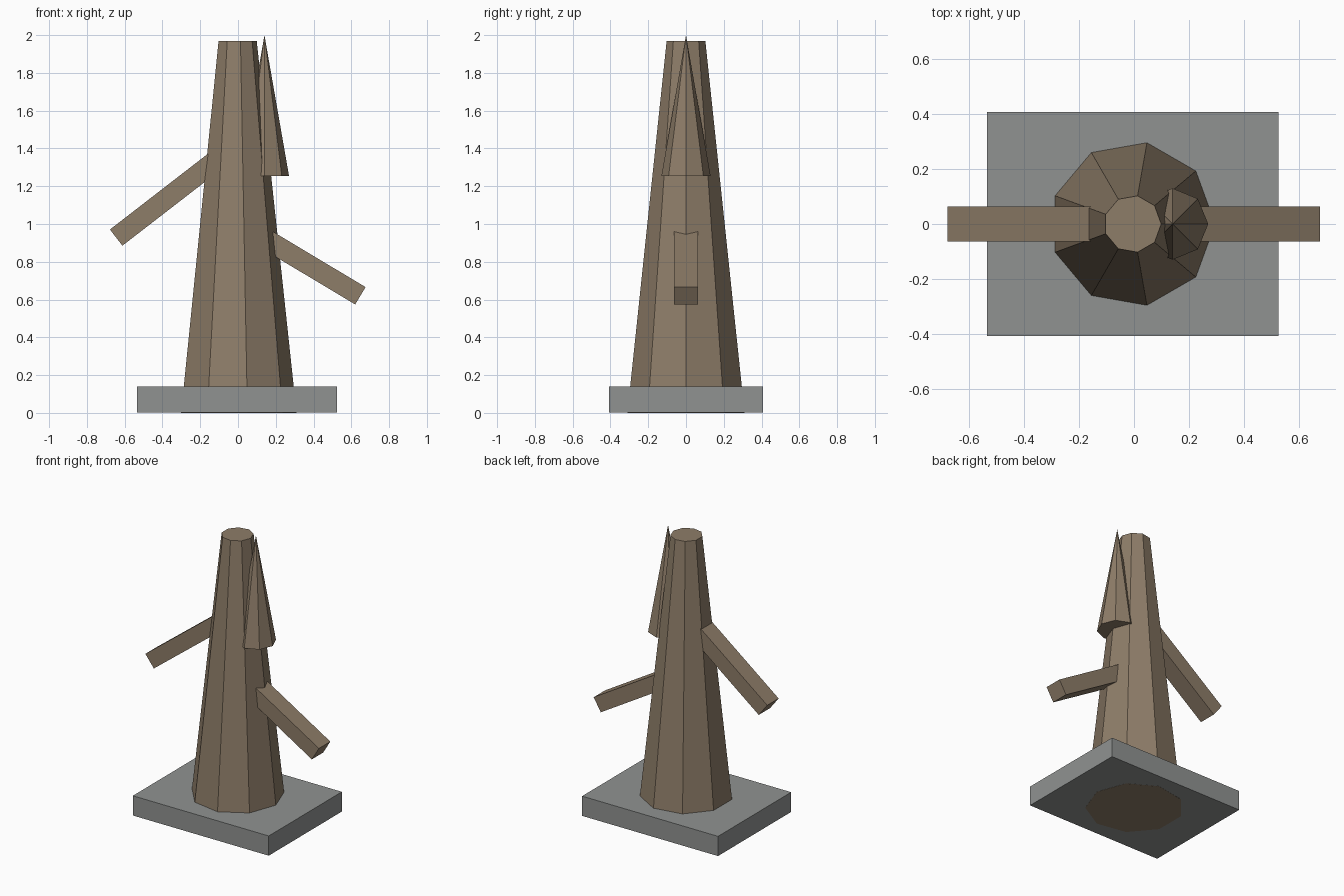
import bpy
import math
from mathutils import Matrix, Vector

if "Cube" in bpy.data.objects:
    bpy.data.objects.remove(bpy.data.objects["Cube"], do_unlink=True)


def make_material(name, rgb):
    mat = bpy.data.materials.new(name)
    mat.use_nodes = True
    mat.diffuse_color = (*rgb, 1)
    mat.node_tree.nodes["Principled BSDF"].inputs["Base Color"].default_value = (*rgb, 1)
    return mat


bark = make_material("bark brown", (0.27, 0.205, 0.14))
stone = make_material("stone grey", (0.28, 0.29, 0.285))


def finish(name, mat):
    obj = bpy.context.object
    obj.name = name
    obj.data.materials.append(mat)
    return obj


def box(name, mat, size, matrix):
    bpy.ops.mesh.primitive_cube_add(size=1)
    obj = finish(name, mat)
    obj.data.transform(matrix @ Matrix.Diagonal((*size, 1)))


def tapered(name, mat, sides, r_low, r_high, x, z_low, z_high):
    """Faceted cone with its first corner pointing along +x."""
    bpy.ops.mesh.primitive_cone_add(vertices=sides, radius1=r_low, radius2=r_high,
                                    depth=z_high - z_low)
    obj = finish(name, mat)
    turn = Matrix.Rotation(-math.pi / 2, 4, "Z")
    obj.data.transform(Matrix.Translation((x, 0, (z_low + z_high) / 2)) @ turn)


def branch(name, root, tip, thickness, width):
    """Square beam running from inside the trunk to its tip, in the xz plane."""
    root, tip = Vector(root), Vector(tip)
    along = tip - root
    tilt = Matrix.Rotation(-math.atan2(along.z, along.x), 4, "Y")
    box(name, bark, (along.length, width, thickness),
        Matrix.Translation((root + tip) / 2) @ tilt)


# Stone slab, its underside just above the trunk's foot
box("base_slab", stone, (1.06, 0.815, 0.139), Matrix.Translation((-0.005, 0, 0.0705)))

# Trunk and the splinter on its left side
tapered("trunk", bark, 9, 0.315, 0.104, -0.005, 0, 1.97)
tapered("splinter", bark, 8, 0.13, 0, 0.14, 1.255, 2.0)

# Branches, both drooping outward
branch("right_branch", (-0.09, 0, 1.357), (-0.645, 0, 0.928), 0.108, 0.127)
branch("left_branch", (0.12, 0, 0.936), (0.648, 0, 0.62), 0.107, 0.127)
